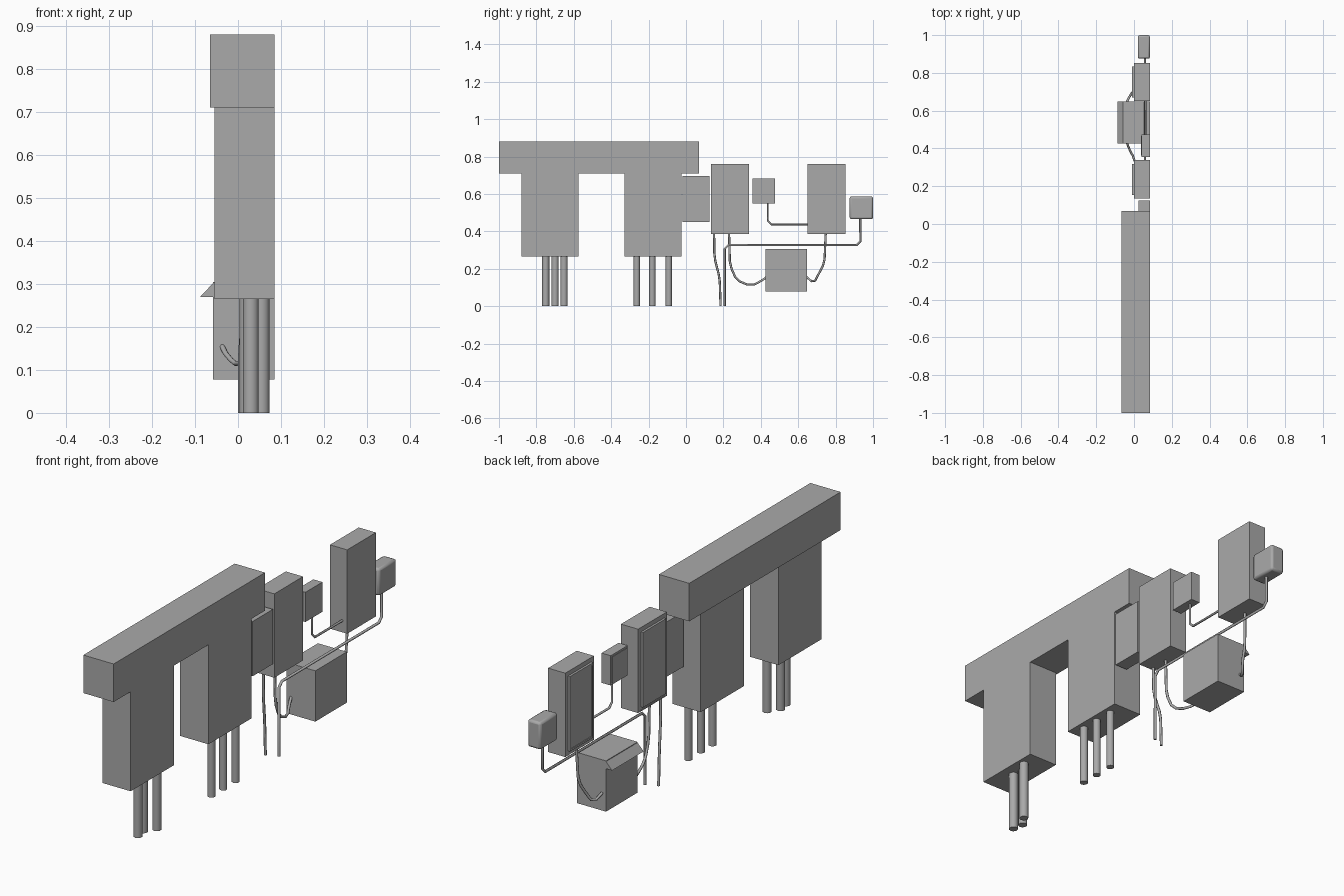
import bpy
import bmesh
import math
from mathutils import Vector

default_cube = bpy.data.objects.get("Cube")
if default_cube:
    bpy.data.objects.remove(default_cube, do_unlink=True)

WALL = 0.085  # plane on which every box is mounted

grey = bpy.data.materials.new("painted grey metal")
grey.use_nodes = True
grey.diffuse_color = (0.4, 0.4, 0.4, 1)
grey.node_tree.nodes["Principled BSDF"].inputs["Base Color"].default_value = grey.diffuse_color


def add_object(name, data):
    part = bpy.data.objects.new(name, data)
    data.materials.append(grey)
    bpy.context.collection.objects.link(part)
    return part


def add_mesh(name, bm):
    bmesh.ops.recalc_face_normals(bm, faces=bm.faces)
    mesh = bpy.data.meshes.new(name)
    bm.to_mesh(mesh)
    bm.free()
    return add_object(name, mesh)


def box(name, x, y, z):
    """Box between the low and high limits on each axis."""
    bm = bmesh.new()
    bmesh.ops.create_cube(bm, size=1)
    low, high = (Vector(limits) for limits in zip(x, y, z))
    for vert in bm.verts:
        vert.co = (low + high) / 2 + vert.co * (high - low)
    return add_mesh(name, bm)


def inset_door(part, margin, depth):
    """Inset the room-facing side and push it outwards or inwards."""
    bm = bmesh.new()
    bm.from_mesh(part.data)
    bm.normal_update()
    door = min(bm.faces, key=lambda f: f.normal.x)
    bmesh.ops.inset_region(bm, faces=[door], thickness=margin, depth=0)
    raised = bmesh.ops.extrude_face_region(bm, geom=[door])["geom"]
    verts = [g for g in raised if isinstance(g, bmesh.types.BMVert)]
    bmesh.ops.translate(bm, verts=verts, vec=(-depth, 0, 0))
    bmesh.ops.delete(bm, geom=[door], context="FACES")
    bmesh.ops.recalc_face_normals(bm, faces=bm.faces)
    bm.to_mesh(part.data)
    bm.free()


def smooth(part):
    bpy.ops.object.select_all(action="DESELECT")
    part.select_set(True)
    bpy.context.view_layer.objects.active = part
    bpy.ops.object.shade_smooth_by_angle(angle=math.radians(50))


def pipe(name, x, y, top, radius=0.017):
    bm = bmesh.new()
    bmesh.ops.create_cone(bm, cap_ends=True, segments=10, radius1=radius,
                          radius2=radius, depth=top)
    bmesh.ops.translate(bm, verts=bm.verts, vec=(x, y, top / 2))
    smooth(add_mesh(name, bm))


def conduit(name, points, radius=0.006):
    """Thin round tube with softened corners."""
    path = [Vector(p) for p in points]
    soft = [path[0]]
    for before, corner, after in zip(path, path[1:], path[2:]):
        for other in (before, after):
            step = other - corner
            soft.append(corner + step.normalized() * min(0.02, step.length / 3))
    soft.append(path[-1])
    curve = bpy.data.curves.new(name, "CURVE")
    curve.dimensions = "3D"
    curve.bevel_depth = radius
    curve.bevel_resolution = 2
    curve.use_fill_caps = True
    spline = curve.splines.new("POLY")
    spline.points.add(len(soft) - 1)
    for point, co in zip(spline.points, soft):
        point.co = (*co, 1)
    add_object(name, curve)


# Large trunking: horizontal beam and two drops
box("trunking_beam", (-0.065, WALL), (-1, 0.07), (0.71, 0.88))
for name, y in (("front", -0.88), ("rear", -0.33)):
    box(name + "_trunking_drop", (-0.055, WALL), (y, y + 0.305), (0.265, 0.71))

# Pipes below the drops
for i, (x, y) in enumerate([(0.03, -0.75), (0.022, -0.7), (0.055, -0.652)]):
    pipe(f"front_pipe_{i + 1}", x, y, 0.27, 0.019)
for i, y in enumerate([-0.263, -0.18, -0.092]):
    pipe(f"rear_pipe_{i + 1}", 0.053, y, 0.27)

# Wall boxes
box("flat_box", (0.025, WALL), (-0.018, 0.125), (0.45, 0.695))
for name, y in (("first", 0.135), ("second", 0.65)):
    cabinet = box(name + "_cabinet", (0, WALL), (y, y + 0.203), (0.385, 0.76))
    inset_door(cabinet, 0.028, 0.01)
    inset_door(cabinet, 0.012, -0.003)
switch = box("switch_box", (0.04, WALL), (0.355, 0.475), (0.55, 0.683))
inset_door(switch, 0.012, 0.002)

# Rounded end box
end_box = box("end_box", (0.02, WALL), (0.875, 1), (0.465, 0.587))
bevel = end_box.modifiers.new("soft edges", "BEVEL")
bevel.width = 0.01
bevel.segments = 2
smooth(end_box)

# Low box with a sloping hood along its room-facing top edge
box("low_box", (-0.058, WALL), (0.425, 0.648), (0.078, 0.305))
bm = bmesh.new()
profile = [(-0.057, 0.303), (-0.088, 0.27), (-0.057, 0.27)]
face = bm.faces.new([bm.verts.new((x, 0.425, z)) for x, z in profile])
side = bmesh.ops.extrude_face_region(bm, geom=[face])["geom"]
bmesh.ops.translate(bm, vec=(0, 0.223, 0),
                    verts=[g for g in side if isinstance(g, bmesh.types.BMVert)])
add_mesh("low_box_hood", bm)

# Conduits
conduit("floor_conduit", [(0.02, 0.15, 0.39), (0.02, 0.152, 0.26),
                          (0.006, 0.18, 0.15), (0.006, 0.185, 0)])
conduit("long_conduit", [(0.058, 0.207, 0), (0.058, 0.207, 0.327),
                         (0.058, 0.932, 0.327), (0.058, 0.932, 0.47)])
conduit("switch_conduit", [(0.06, 0.437, 0.555), (0.06, 0.437, 0.437),
                           (0.06, 0.655, 0.437)], 0.005)
conduit("low_box_front_conduit", [(0.02, 0.23, 0.39), (0.02, 0.235, 0.22),
                                  (0.015, 0.27, 0.14), (0.003, 0.345, 0.108),
                                  (-0.025, 0.395, 0.13), (-0.038, 0.432, 0.157)])
conduit("low_box_rear_conduit", [(0.02, 0.747, 0.39), (0.015, 0.74, 0.23),
                                 (0, 0.705, 0.165), (-0.02, 0.683, 0.122),
                                 (-0.038, 0.645, 0.157)])
